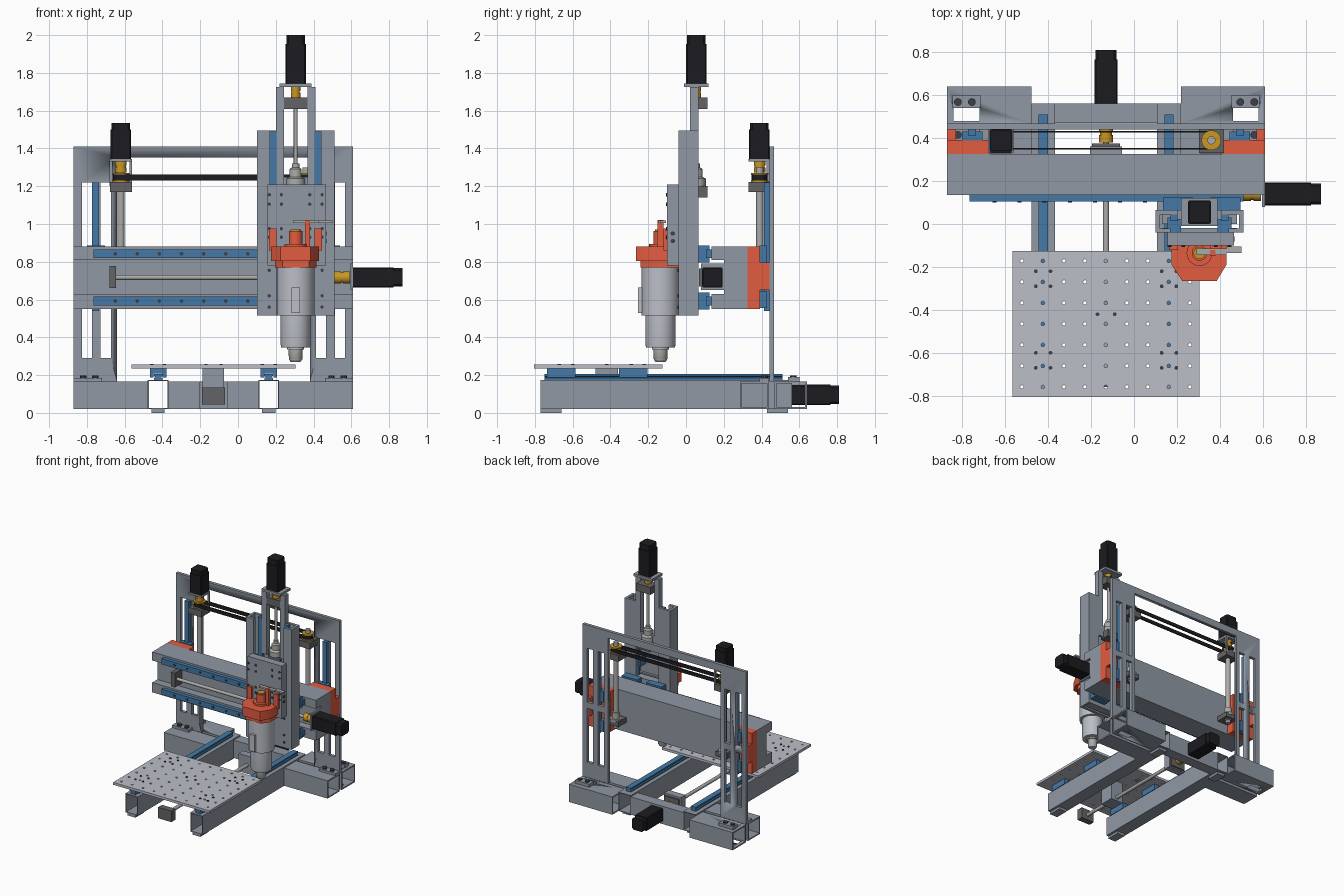
import bpy, bmesh, math
from mathutils import Matrix, Vector

if "Cube" in bpy.data.objects:
    bpy.data.objects.remove(bpy.data.objects["Cube"])

def mat(name, *rgb):
    m = bpy.data.materials.new(name)
    m.diffuse_color = [(c / 255) ** 2.2 for c in rgb] + [1]
    m.use_nodes = True
    m.node_tree.nodes["Principled BSDF"].inputs["Base Color"].default_value = m.diffuse_color
    return m

STEEL = mat("steel", 143, 151, 162)
LIGHT = mat("light_alloy", 186, 189, 198)
SILVER = mat("silver", 170, 170, 168)
DARK = mat("dark_steel", 100, 100, 102)
BOLT = mat("bolt", 62, 66, 74)
BLUE = mat("blue", 70, 120, 165)
RED = mat("red", 226, 92, 66)
GOLD = mat("brass", 200, 150, 40)
BLACK = mat("black", 34, 34, 38)
CX = -0.13                      # symmetry plane of the frame

def finish(name, bm, m):
    bmesh.ops.recalc_face_normals(bm, faces=bm.faces)
    for f in bm.faces:
        f.smooth = True
    for e in bm.edges:
        e.smooth = e.calc_face_angle(3) < 0.55
    me = bpy.data.meshes.new(name)
    bm.to_mesh(me)
    bm.free()
    me.materials.append(m)
    ob = bpy.data.objects.new(name, me)
    bpy.context.collection.objects.link(ob)
    return ob

def p3(axis, u, v, a):
    return {'x': (a, u, v), 'y': (u, a, v), 'z': (u, v, a)}[axis]

def put_box(bm, x, y, z):
    c = [(p[0] + p[1]) / 2 for p in (x, y, z)]
    s = [abs(p[1] - p[0]) for p in (x, y, z)]
    bmesh.ops.create_cube(bm, size=1, matrix=Matrix.Translation(c) @ Matrix.Diagonal((*s, 1)))

def box(name, x, y, z, m=STEEL):
    bm = bmesh.new()
    put_box(bm, x, y, z)
    return finish(name, bm, m)

def prism(name, pts, axis, a, b, m=STEEL, inner=None):
    """Extruded outline; with an inner outline of equal length it is hollow."""
    bm = bmesh.new()
    loops = [[bm.verts.new(p3(axis, u, v, d)) for u, v in o] for o in (pts, inner) if o for d in (a, b)]
    n = len(pts)
    pairs = [(0, 1)] if not inner else [(0, 1), (1, 3), (3, 2), (2, 0)]
    for i, j in pairs:
        for k in range(n):
            q = (k + 1) % n
            bm.faces.new((loops[i][k], loops[i][q], loops[j][q], loops[j][k]))
    if not inner:
        bm.faces.new(loops[0])
        bm.faces.new(loops[1])
    return finish(name, bm, m)

def tube(name, axis, u, v, a, b, t=0.01):
    r = lambda d: [(u[0] + d, v[0] + d), (u[1] - d, v[0] + d), (u[1] - d, v[1] - d), (u[0] + d, v[1] - d)]
    return prism(name, r(0), axis, a, b, STEEL, r(t))

def lathe(name, axis, u, v, prof, m, n=24):
    """Turned part: prof holds (position along axis, radius)."""
    bm = bmesh.new()
    rings = [[bm.verts.new(p3(axis, u + r * math.cos(math.tau * k / n), v + r * math.sin(math.tau * k / n), a))
              for k in range(n)] for a, r in prof]
    for A, B in zip(rings, rings[1:]):
        for k in range(n):
            bm.faces.new((A[k], A[(k + 1) % n], B[(k + 1) % n], B[k]))
    bm.faces.new(rings[0])
    bm.faces.new(rings[-1])
    return finish(name, bm, m)

def rod(name, axis, u, v, a, b, r, m=SILVER):
    return lathe(name, axis, u, v, [(a, r), (b, r)], m)

def put_pins(bm, pts, axis, r, h):
    rot = {'x': Matrix.Rotation(math.pi / 2, 4, 'Y'), 'y': Matrix.Rotation(math.pi / 2, 4, 'X'), 'z': Matrix()}[axis]
    for p in pts:
        bmesh.ops.create_cone(bm, cap_ends=True, segments=10, radius1=r, radius2=r, depth=h,
                              matrix=Matrix.Translation(p) @ rot)

def bolts(name, pts, axis, r=0.009, h=0.008):
    bm = bmesh.new()
    put_pins(bm, pts, axis, r, h)
    return finish(name, bm, BOLT)

def cut(ob, fill):
    bm = bmesh.new()
    fill(bm)
    c = finish("cutter", bm, STEEL)
    mod = ob.modifiers.new("cut", 'BOOLEAN')
    mod.operation, mod.solver, mod.object = 'DIFFERENCE', 'EXACT', c
    ev = ob.evaluated_get(bpy.context.evaluated_depsgraph_get())
    me = bpy.data.meshes.new_from_object(ev)
    ob.modifiers.clear()
    ob.data = me
    bpy.data.objects.remove(c)

def motor(name, axis, u, v, a, b, h=0.054):
    """Square motor with chamfered corners, face at a and back cap at b."""
    o = lambda h, c: [(u + sx * p, v + sy * q) for sx, sy, p, q in
                      ((1, -1, h, h - c), (1, 1, h, h - c), (1, 1, h - c, h), (-1, 1, h - c, h),
                       (-1, 1, h, h - c), (-1, -1, h, h - c), (-1, -1, h - c, h), (1, -1, h - c, h))]
    k = a + (b - a) * 0.82
    prism(name + "_body", o(h, 0.006), axis, a, k, BLACK)
    prism(name + "_cap", o(h - 0.005, 0.012), axis, k, b, BLACK)

def coupling(name, axis, u, v, a, b, r):
    m = (a + b) / 2
    lathe(name, axis, u, v, [(a, r), (m - .005, r), (m - .005, r * .85), (m + .005, r * .85), (m + .005, r), (b, r)], GOLD)

# base frame: long tubes, feet, table rails and carriages
table_bolts = [(CX + d, -0.42, 0.256) for d in (-.04, .04)]
for s, side in ((-1, "left"), (1, "right")):
    x = CX + s * 0.293
    X = lambda a, b: tuple(sorted((CX + s * a, CX + s * b)))
    tube(side + "_base_tube", 'y', (x - .055, x + .055), (.02, .175), -0.77, 0.56, .006)
    for y in (-0.77, 0.43):
        box(side + "_foot", (x - .035, x + .035), (y, y + .11), (0, .02))
    prism(side + "_table_rail", [(x - .022, .175), (x + .022, .175), (x + .022, .184), (x + .014, .189), (x + .022, .195),
          (x + .022, .207), (x - .022, .207), (x - .022, .195), (x - .014, .189), (x - .022, .184)], 'y', -0.75, 0.51, BLUE)
    for y in (-0.735, -0.355):
        for e in (-1, 1):
            box(side + "_table_carriage_skirt", (x + e * .024, x + e * .044), (y, y + .15), (.188, .235), BLUE)
        box(side + "_table_carriage", (x - .044, x + .044), (y, y + .15), (.208, .235), BLUE)
        table_bolts += [(x + i * .034, y + .10 + j * .035, .256) for i in (-1, 1) for j in (-1, 1)]
    # cross feet carrying the upright
    tube(side + "_front_cross_tube", 'x', (.285, .44), (.02, .165), *X(.348, .74))
    rear = tube(side + "_rear_cross_tube", 'x', (.468, .64), (.02, .165), *X(.348, .74))
    cut(rear, lambda bm: put_box(bm, X(.59, .71), (.48, .54), (-.1, .3)))
    box(side + "_foot_bracket", X(.585, .715), (.54, .6), (.165, .19))
    box(side + "_front_foot_bracket", X(.59, .74), (.39, .44), (.165, .185))
    bolts(side + "_foot_bolts", [(CX + s * d, y, .19) for d in (.625, .69) for y in (.568, .415)], 'z', .018, .014)
    # vertical gantry guides
    box(side + "_lift_rail", X(.605, .642), (.412, .441), (.54, 1.22), BLUE)
    for z in (.555, .795):
        box(side + "_lift_carriage", X(.575, .67), (.39, .43), (z, z + .09), BLUE)
    box(side + "_red_mount", X(.54, .74), (.325, .392), (.55, .88), RED)
    box(side + "_red_side_block", X(.70, .74), (.392, .45), (.65, .795), RED)
    # lift screws with bearing, pulley and nut
    lx = CX + s * 0.49
    rod(side + "_lift_screw", 'z', lx, .39, .6, 1.3, .019)
    lathe(side + "_lift_nut", 'z', lx, .39, [(.62, .026), (.66, .026), (.66, .045), (.68, .045), (.68, .03), (.73, .03)], SILVER)
    box(side + "_lift_nut_block", (lx - .05, lx + .05), (.325, .43), (.63, .67), DARK)
    box(side + "_lift_bearing", (lx - .058, lx + .058), (.33, .441), (1.17, 1.222), DARK)
    lathe(side + "_lift_pulley", 'z', lx, .39, [(1.222, .046), (1.23, .046), (1.23, .036), (1.262, .036), (1.262, .046), (1.27, .046)], GOLD)
    # horizontal gantry slide guides (s picks lower / upper)
    z = .717 + s * .125
    box(("lower" if s < 0 else "upper") + "_slide_rail", (-.765, .51), (.105, .135), (z - .023, z + .023), BLUE)
    bolts("slide_rail_bolts", [(-.65 + .117 * i, .104, z) for i in range(10)], 'y', .01)
    for cx in (.205, .425):
        box("slide_carriage", (cx - .07, cx + .07), (.065, .124), (z - .045, z + .045), BLUE)
bolts("table_bolts", table_bolts, 'z')
box("rear_center_beam", (-.37, .108), (.47, .56), (.02, .165))

# work table with a grid of holes
table = box("work_table", (-.565, .305), (-.805, -.125), (.235, .255), LIGHT)
cut(table, lambda bm: put_pins(bm, [(-.522 + .0978 * i, -.172 - .0978 * j, .245) for i in range(9) for j in range(7)], 'z', .0085, .06))

# table drive
rod("table_screw", 'y', CX, .09, -.74, .42, .014)
box("table_screw_front_bearing", (CX - .06, CX + .06), (-.76, -.71), (.045, .135), DARK)
box("table_screw_front_mount", (CX - .075, CX + .075), (.30, .36), (.02, .165))
box("table_nut_bracket", (CX - .057, CX + .057), (-.48, -.36), (.06, .235))
box("table_screw_rear_bearing", (CX - .065, CX + .065), (.335, .375), (.03, .15), DARK)
coupling("table_coupling", 'y', CX, .09, .38, .46, .032)
motor("table_motor", 'y', CX, .095, .56, .81)

# upright portal plate with slots
portal = box("portal_plate", (-.87, .61), (.441, .467), (.165, 1.41))
def slots(bm):
    put_box(bm, (-.64, .38), (.3, .6), (0, 1.352))
cut(portal, slots)
def leg_slots(bm):
    for s in (-1, 1):
        for d in (.57, .67):
            for z in ((.29, .73), (.78, 1.22)):
                put_box(bm, (CX + s * d - .027, CX + s * d + .027), (.3, .6), z)
cut(portal, leg_slots)

# gantry beam, recessed at the front for its screw
prism("gantry_beam", [(.135, .55), (.325, .55), (.325, .88), (.135, .88), (.135, .81), (.2, .81), (.2, .63), (.135, .63)], 'x', -.87, .61)
rod("slide_screw", 'x', .14, .717, -.66, .53, .013)
box("slide_screw_bearing", (-.68, -.645), (.105, .2), (.66, .777), DARK)
box("slide_screw_nut", (.26, .35), (.07, .18), (.67, .765), DARK)
coupling("slide_coupling", 'x', .14, .717, .51, .592, .032)
box("slide_motor_plate", (.595, .61), (.08, .2), (.65, .79))
motor("slide_motor", 'x', .14, .717, .61, .87)

# lift belt and lift motor
def stadium(r):
    arc = lambda c, a0: [(c + r * math.cos(a0 + math.pi * k / 10), .39 + r * math.sin(a0 + math.pi * k / 10)) for k in range(11)]
    return arc(.36, -math.pi / 2) + arc(-.62, math.pi / 2)
prism("lift_belt", stadium(.042), 'z', 1.231, 1.261, BLACK, stadium(.035))
coupling("lift_coupling", 'z', -.62, .39, 1.272, 1.335, .031)
box("lift_motor_plate", (-.68, -.56), (.33, .441), (1.33, 1.345))
for x in (-.672, -.568):
    box("lift_motor_standoff", (x - .007, x + .007), (.425, .441), (1.2, 1.335))
motor("lift_motor", 'z', -.62, .388, 1.345, 1.535)

# tool head column: two channels with rails
HX = 0.305
plate_bolts = []
for s, side in ((-1, "left"), (1, "right")):
    X = lambda d: HX + s * d
    prism(side + "_column_channel", [(X(.1), .065), (X(.205), .065), (X(.205), -.04), (X(.135), -.04), (X(.135), -.02),
          (X(.185), -.02), (X(.185), .045), (X(.1), .045)], 'z', .515, 1.495)
    box(side + "_tool_rail", (X(.1), X(.135)), (.015, .045), (.515, 1.49), BLUE)
    for z in (.62, .95, 1.1):
        box(side + "_tool_carriage", (X(.085), X(.15)), (-.038, .03), (z, z + .08), BLUE)
    box(side + "_motor_strut", (X(.062), X(.105)), (.02, .065), (1.2, 1.725))
    plate_bolts += [(X(d), -.102, z) for d in (.075, .14) for z in (1.155, 1.105, .975, .93)]
    plate_bolts += [(X(.14), -.042, z) for z in (.8, .755, .62, .56)]
    box(side + "_red_tab", (X(.1), X(.14)), (-.12, -.1), (.86, .975), RED)
bolts("tool_plate_bolts", plate_bolts, 'y')
bolts("tool_plate_side_bolts", [(.465, -.07, z) for z in (.91, .95)], 'x', .012)
box("column_web", (.13, .48), (.0, .065), (.515, .88))
box("tool_lower_plate", (.13, .48), (-.04, -.018), (.515, .88))
box("tool_plate", (.155, .465), (-.1, -.038), (.78, 1.21))
box("strut_foot", (.2, .41), (.045, .065), (1.15, 1.25))

# tool head drive
rod("tool_screw", 'z', HX, .055, 1.15, 1.7, .01)
lathe("tool_nut", 'z', HX, .055, [(1.2, .05), (1.24, .05), (1.25, .032), (1.29, .032), (1.3, .02), (1.32, .02)], SILVER)
box("tool_nut_block", (.25, .36), (.03, .115), (1.14, 1.2), DARK)
box("tool_screw_bearing", (.24, .37), (.02, .115), (1.61, 1.67), DARK)
coupling("tool_coupling", 'z', HX, .055, 1.67, 1.73, .025)
box("tool_motor_plate", (.22, .39), (-.01, .12), (1.725, 1.745))
motor("tool_motor", 'z', HX, .055, 1.745, 2.0)

# spindle with red clamp and hose arm
SY = -0.135
lathe("spindle", 'z', HX, SY, [(.27, .026), (.28, .033), (.335, .036), (.335, .045), (.345, .045), (.345, .076), (.36, .079),
      (.515, .079), (.515, .1), (.77, .1), (.78, .09)], LIGHT, 40)
lathe("collet_nut", 'z', HX, SY, [(.272, .028), (.285, .036), (.334, .037)], SILVER, 12)
box("spindle_strip", (.283, .327), (-.255, -.225), (.53, .665), LIGHT)
box("spindle_connector", (.27, .34), (-.17, -.1), (.73, .79), LIGHT)
prism("red_clamp", [(.175, -.04), (.175, -.19), (.225, -.265), (.385, -.265), (.43, -.19), (.43, -.04)], 'z', .805, .88, RED)
prism("red_clamp_skirt", [(.195, -.04), (.195, -.18), (.235, -.24), (.375, -.24), (.415, -.18), (.415, -.04)], 'z', .77, .805, RED)
lathe("red_cap", 'z', HX, SY, [(.88, .06), (.895, .06), (.895, .036), (.962, .036)], RED)
rod("brass_fitting", 'z', HX, SY, .962, .97, .028, GOLD)
box("red_post", (.355, .38), (-.15, -.12), (.88, 1.02), RED)
box("hose_arm", (.29, .43), (-.145, -.115), (1.005, 1.018), SILVER)
box("hose_arm_end", (.43, .5), (-.135, -.105), (1.005, 1.018), SILVER)
